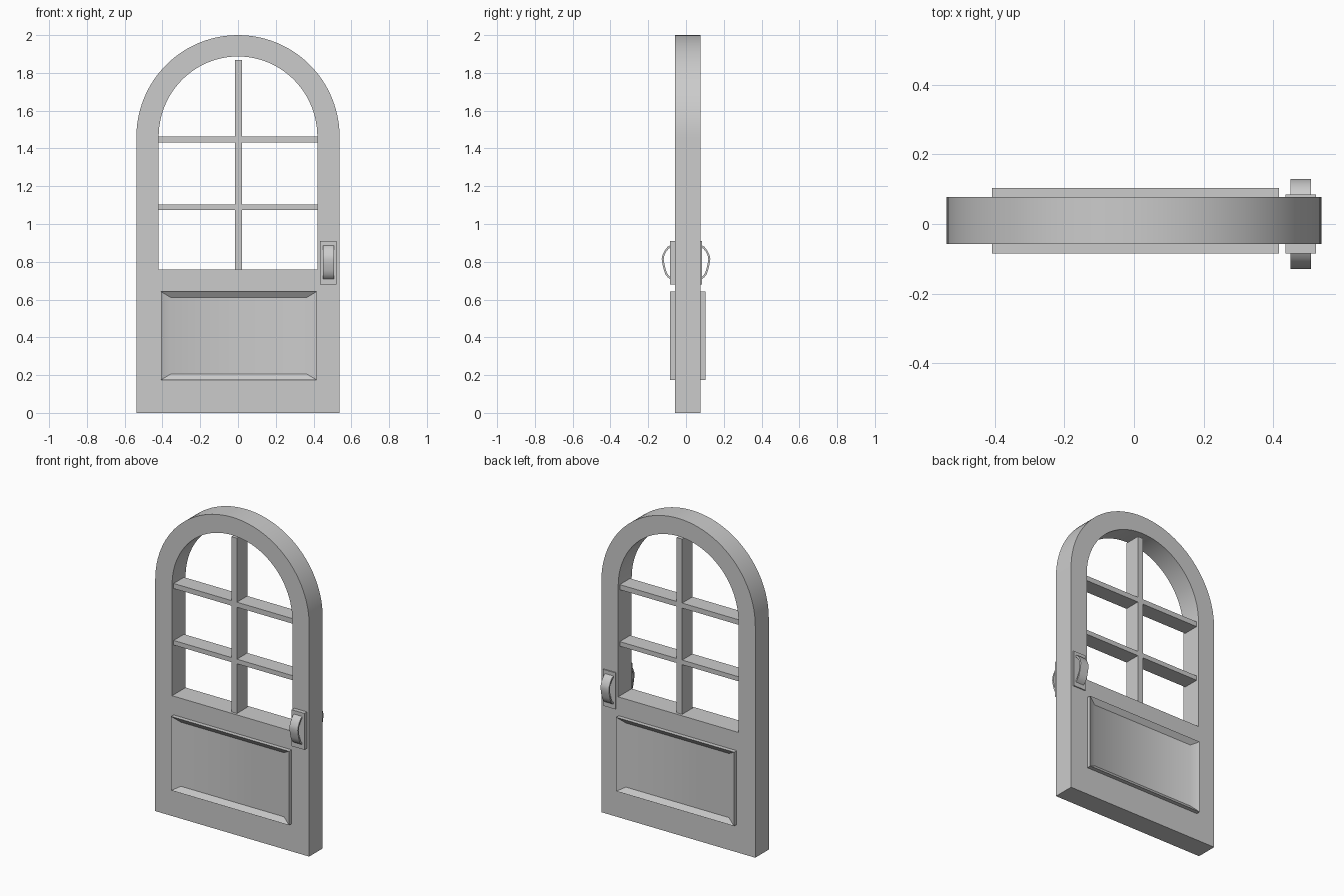
import bpy, bmesh, math

if "Cube" in bpy.data.objects:
    bpy.data.objects.remove(bpy.data.objects["Cube"])

FRONT, BACK = -0.058, 0.077      # faces of the door slab
HANDLE_X, PANEL_X = 0.4785, 0.004


def skin(name, loops, cyclic=False):
    """Join equal-length point loops with quads; cap the ends or close the ring."""
    bm = bmesh.new()
    rings = [[bm.verts.new(p) for p in loop] for loop in loops]
    pairs = list(zip(rings, rings[1:]))
    if cyclic:
        pairs.append((rings[-1], rings[0]))
    else:
        bm.faces.new(rings[0])
        bm.faces.new(rings[-1])
    for a, b in pairs:
        for i in range(len(a)):
            j = (i + 1) % len(a)
            bm.faces.new((a[i], a[j], b[j], b[i]))
    bmesh.ops.recalc_face_normals(bm, faces=bm.faces)
    mesh = bpy.data.meshes.new(name)
    bm.to_mesh(mesh)
    bm.free()
    obj = bpy.data.objects.new(name, mesh)
    bpy.context.collection.objects.link(obj)
    bpy.ops.object.select_all(action='DESELECT')
    obj.select_set(True)
    bpy.context.view_layer.objects.active = obj
    bpy.ops.object.shade_smooth_by_angle(angle=math.radians(25))
    return obj


def arch(half, bottom, spring, rise, y, n=48):
    """Round-topped outline."""
    pts = [(-half, y, bottom), (half, y, bottom)]
    for i in range(n + 1):
        a = math.pi * i / n
        pts.append((half * math.cos(a), y, spring + rise * math.sin(a)))
    return pts


def rect(x, z0, z1, half, y, dx=0.0, dz=0.0):
    h = half - dx
    return [(x - h, y, z0 + dz), (x + h, y, z0 + dz),
            (x + h, y, z1 - dz), (x - h, y, z1 - dz)]


def box(name, x, half, z0, z1, y0, y1):
    return skin(name, [rect(x, z0, z1, half, y0), rect(x, z0, z1, half, y1)])


# Door slab with arched window opening
outer = (0.538, 0.0, 1.462, 0.538)
inner = (0.42, 0.76, 1.462, 0.425)
skin("door_frame", [arch(*outer, FRONT), arch(*outer, BACK),
                    arch(*inner, BACK), arch(*inner, FRONT)], cyclic=True)

# Window bars
box("window_bar_vertical", 0.003, 0.019, 0.755, 1.867, -0.042, 0.061)
for label, z0, z1 in (("lower", 1.074, 1.103), ("upper", 1.431, 1.463)):
    box("window_bar_" + label, 0, 0.42, z0, z1, -0.042, 0.061)

# Front and back hardware and panels
for side, s, face, plate_y in (("front", -1, FRONT, -0.084), ("back", 1, BACK, 0.084)):
    # Lower panel: raised rim sloping in to a flat field
    r = (PANEL_X, 0.175, 0.642, 0.412)
    skin("panel_" + side, [rect(*r, face - s * 0.01), rect(*r, face + s * 0.026),
                           rect(*r, face + s * 0.003, 0.052, 0.031)])
    # Handle plate
    box("handle_plate_" + side, HANDLE_X, 0.044, 0.68, 0.91, face - s * 0.01, plate_y)
    # Curved strap handle: closed outer and inner side profile
    profile = [(0.078, 0.89), (0.098, 0.879), (0.114, 0.858), (0.125, 0.835),
               (0.129, 0.815), (0.124, 0.785), (0.117, 0.755), (0.109, 0.733),
               (0.096, 0.717), (0.078, 0.704), (0.078, 0.716), (0.092, 0.727),
               (0.101, 0.741), (0.107, 0.758), (0.114, 0.785), (0.118, 0.813),
               (0.115, 0.832), (0.105, 0.853), (0.092, 0.869), (0.078, 0.877)]
    skin("handle_" + side, [[(HANDLE_X + dx, s * y, z) for y, z in profile]
                            for dx in (-0.029, 0.029)])
